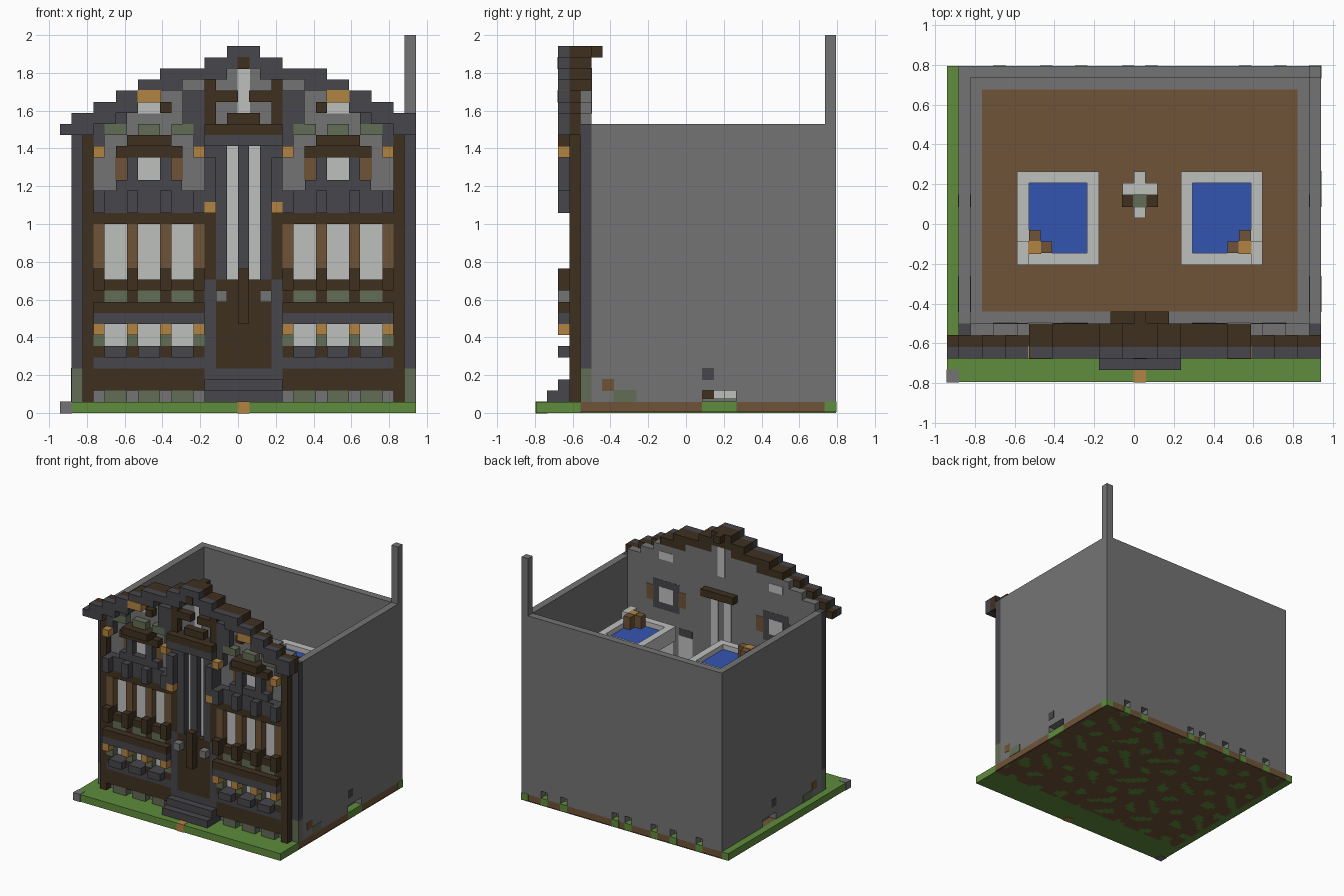
import bpy, bmesh, math
from mathutils import Matrix, Vector

cube = bpy.data.objects.get("Cube")
if cube:
    bpy.data.objects.remove(cube, do_unlink=True)

UNIT = 2 / 34                       # edge of one block
FRONT, MID, WALL = 2, 3, 4          # facade layers, front to back
BACK = 26
PALETTE = {
    "stone": "747474", "slate": "46464c", "plaster": "bec0be", "oak": "705438",
    "dark_oak": "3e3020", "amber": "b28442", "grass": "5e8c3c", "moss": "626c56",
    "water": "3455b0",
}


def linear(code):
    values = [int(code[i:i + 2], 16) / 255 for i in (0, 2, 4)]
    return [((v + .055) / 1.055) ** 2.4 for v in values] + [1]


materials = {}
for name, code in PALETTE.items():
    mat = bpy.data.materials.new(name)
    mat.use_nodes = True
    mat.diffuse_color = linear(code)
    mat.node_tree.nodes["Principled BSDF"].inputs["Base Color"].default_value = linear(code)
    materials[name] = mat

parts = {}


def block(part, colour, xs, ys, zs, swell=0):
    """Add a box, in block units, to a part of one colour."""
    low = Vector((xs[0], ys[0] - 13.5, zs[0])) - Vector((swell,) * 3)
    high = Vector((min(xs[1], 16), ys[1] - 13.5, zs[1])) + Vector((swell,) * 3)
    matrix = Matrix.Translation((low + high) / 2 * UNIT) @ Matrix.Diagonal((*((high - low) * UNIT), 1))
    bm = parts.setdefault((part, colour), bmesh.new())
    bmesh.ops.create_cube(bm, size=1, matrix=matrix)


def pair(part, colour, cols, rows, layer, depth=1, swell=0):
    """Box over inclusive columns and rows, mirrored about the middle column."""
    a, b = cols
    spans = [(-b, b + 1)] if a == 0 else [(a, b + 1), (-b, 1 - a)]
    for span in spans:
        block(part, colour, span, (layer, layer + depth), (rows[0], rows[1] + 1), swell)


# ground slab
block("lawn", "grass", (-16, 16), (0, 4), (0, 1))
block("lawn", "grass", (-16, -15), (4, 27), (0, 1))
block("soil", "oak", (-15, 16), (4, 27), (.1, 1))
block("path_tile", "amber", (0, 1), (0, 1), (0, 1), .04)
block("corner_stone", "stone", (-16, -15), (0, 1), (0, 1), .04)
for ys in ((15, 18), (26, 27)):
    block("lawn_patches", "grass", (15, 16), ys, (.1, 1), .04)

# patchy underside
bm = bmesh.new()
bmesh.ops.create_grid(bm, x_segments=62, y_segments=46, size=.5,
                      matrix=Matrix.Translation((.5 * UNIT, 2 * UNIT, 0)) @ Matrix.Diagonal((31 * UNIT, 23 * UNIT, 1, 1)))
bmesh.ops.reverse_faces(bm, faces=bm.faces)
for face in bm.faces:
    x, y, _ = face.calc_center_median() / UNIT
    wave = math.sin(x * 1.7 + 2 * math.sin(y * .9)) + math.sin(y * 1.9 + 2 * math.sin(x * .7))
    face.material_index = int(wave > .9)
mesh = bpy.data.meshes.new("underside")
bm.to_mesh(mesh)
bm.free()
mesh.materials.append(materials["oak"])
mesh.materials.append(materials["grass"])
bpy.context.collection.objects.link(bpy.data.objects.new("underside", mesh))

# side and back walls, with drain gaps in the lowest course
block("back_wall", "stone", (-15, 16), (BACK, BACK + 1), (2, 26))
for col in range(-15, 16):
    if col in (-12, -8, -5, -1, 1, 9, 12):
        block("lawn_patches", "grass", (col, col + 1), (BACK, BACK + 1), (.1, 1), .04)
    else:
        block("back_wall", "stone", (col, col + 1), (BACK, BACK + 1), (1, 2))
for x in (-15, 15):
    block("side_walls", "stone", (x, x + 1), (5, BACK), (2, 26))
    block("side_walls", "stone", (x, x + 1), (5, 15), (1, 2))
    block("side_walls", "stone", (x, x + 1), (18, BACK), (1, 2))
    block("wall_moss", "moss", (x, x + 1), (7, 9), (1, 2), .04)
    block("wall_patch", "oak", (x, x + 1), (6, 7), (2, 3), .04)
    block("wall_vent", "slate", (x, x + 1), (15, 16), (3, 4), .04)
block("corner_post", "stone", (15, 16), (BACK, BACK + 1), (26, 34))

# interior floor with a stone border
block("floor", "oak", (-13, 14), (6, 25), (1, 1.2))
for ys in ((5, 6), (25, 26)):
    block("floor_border", "stone", (-14, 15), ys, (1, 1.3))
for x in (-14, 14):
    block("floor_border", "stone", (x - .0, x + 1), (6, 25), (1, 1.3))

# raised basins with lamps
pair("basin", "plaster", (4, 10), (19, 19), 10, 8)
pair("basin", "plaster", (6, 8), (1, 18), 13, 2)
for cols, layer, depth in (((4, 4), 10, 8), ((10, 10), 10, 8), ((5, 9), 10, 1), ((5, 9), 17, 1)):
    pair("basin", "plaster", cols, (20, 20), layer, depth)
pair("basin_water", "water", (5, 9), (20, 19.3), 11, 6)
pair("basin_corner", "plaster", (10, 10), (21, 21), 10, 2)
pair("lamp_arm", "oak", (9, 9), (20, 21), 12)
pair("lamp_arm", "oak", (8, 8), (20, 21), 11)
pair("lamp", "amber", (9, 9), (20, 21), 11, 1, .05)

# middle pedestal
pair("pedestal", "plaster", (0, 0), (1, 4), 14, 4)
pair("pedestal", "plaster", (1, 1), (1, 4), 16)
pair("pedestal_seat", "dark_oak", (0, 1), (1, 4), 15, 1, .04)
pair("pedestal_moss", "moss", (0, 0), (4, 4), 15, 1, .08)

# facade wall and corner columns
pair("facade_wall", "stone", (0, 14), (1, 25), WALL)
pair("corner_column", "slate", (15, 15), (4, 25), WALL)
pair("corner_foot", "moss", (15, 15), (1, 3), WALL)
pair("pilaster", "dark_oak", (14, 14), (1, 25), MID)

# stepped gable: half width of each course, from the top down
reach = [1, 3, 7, 9, 11, 13, 15, 16]
for step, half in enumerate(reach):
    row = 32 - step
    inner = max(0, reach[step - 1] - 1) if step else 0
    pair("gable_trim", "slate", (inner, half), (row, row), FRONT)
    pair("gable_roof", "dark_oak", (inner, half), (row, row), MID)
    if row >= 29:
        pair("gable_roof", "dark_oak", (inner, half), (row, row), WALL)
        if inner > 0:
            pair("facade_wall", "stone", (0, inner - 1), (row, row), WALL)
    elif row > 25:
        pair("facade_wall", "stone", (0, half - 1), (row, row), WALL)
block("ridge_end", "dark_oak", (0, 1), (5, 6), (32, 33))

# gable windows
pair("gable_window", "plaster", (0, 0), (27, 30), WALL, 1, .06)
pair("gable_window", "plaster", (8, 9), (27, 27), WALL, 1, .06)
pair("gable_lamp", "amber", (8, 9), (28, 28), FRONT, 1, .05)
for col in (7, 10):
    pair("gable_frame", "dark_oak", (col, col), (27, 27), MID)
pair("gable_frame", "dark_oak", (3, 3), (26, 29), MID)
pair("gable_frame", "dark_oak", (1, 2), (28, 28), MID)
pair("gable_frame", "dark_oak", (0, 1), (26, 26), MID)
pair("gable_frame", "dark_oak", (0, 0), (31, 31), FRONT, 1, .05)
pair("gable_sill", "slate", (4, 5), (26, 28), MID)
pair("gable_sill", "slate", (11, 12), (26, 26), MID)
for cols in ((5, 6), (8, 9), (11, 12)):
    pair("eaves_moss", "moss", cols, (25, 25), MID)

# upper windows
pair("upper_surround", "slate", (7, 10), (20, 23), WALL, 1, .03)
pair("upper_window", "plaster", (8, 9), (21, 22), WALL, 1, .06)
for col in (6, 11):
    pair("upper_shutter", "oak", (col, col), (21, 22), WALL, 1, .05)
for col in (7, 10):
    pair("upper_frame", "slate", (col, col), (20, 22), MID)
pair("upper_hood", "dark_oak", (6, 11), (23, 23), MID)
pair("upper_hood", "dark_oak", (7, 10), (24, 24), FRONT, 2)
pair("upper_sill", "slate", (6, 11), (20, 20), MID, 1, -.02)
pair("balcony", "slate", (4, 13), (18, 19), MID)
for col in (4, 7, 10, 13):
    pair("balcony", "slate", (col, col), (18, 18), FRONT)
    pair("balcony_rail", "slate", (col - .0, col), (19, 19), FRONT)
for col in (4, 13):
    pair("upper_lantern", "amber", (col, col), (23, 23), FRONT)
    pair("lantern_bracket", "slate", (col, col), (23, 25), MID)
pair("floor_beam", "dark_oak", (3, 13), (17, 17), MID)

# lower windows, shutters and planters
pair("planter_back", "dark_oak", (4, 13), (8, 9), MID)
pair("planter_shelf", "dark_oak", (4, 13), (9, 9), FRONT)
pair("planter_underside", "slate", (4, 13), (8, 8), FRONT)
pair("sill_beam", "dark_oak", (4, 13), (11, 11), MID)
pair("base_band", "slate", (4, 13), (4, 4), MID)
pair("base_panel", "dark_oak", (4, 13), (2, 3), MID)
for left in (5, 8, 11):
    panes = (left, left + 1)
    pair("lower_surround", "slate", panes, (11, 17), WALL, 1, .03)
    pair("lower_window", "plaster", panes, (12, 16), WALL, 1, .06)
    pair("sill_moss", "moss", panes, (10, 10), MID)
    pair("basement_window", "plaster", panes, (6, 7), WALL, 1, .06)
    pair("basement_bar", "slate", panes, (5, 5), FRONT, 2)
    pair("foot_moss", "moss", panes, (1, 1), MID)
for col in (4, 7, 10, 13):
    pair("shutter", "oak", (col, col), (13, 16), MID)
    pair("window_post", "dark_oak", (col, col), (12, 12), MID)
    pair("window_post", "dark_oak", (col, col), (11, 12), FRONT)
    pair("window_post", "dark_oak", (col, col), (10, 10), MID)
    pair("planter_lamp", "amber", (col, col), (7, 7), FRONT)
    pair("planter_moss", "moss", (col, col), (6, 7), MID)
    pair("basement_post", "dark_oak", (col, col), (5, 5), MID)

# tall middle window
pair("middle_window", "plaster", (1, 1), (12, 23), WALL, 1, .06)
pair("middle_mullion", "slate", (0, 0), (12, 23), MID)
pair("middle_jamb", "slate", (2, 2), (12, 23), MID)
pair("middle_jamb", "slate", (3, 3), (18, 23), MID)
pair("middle_jamb", "slate", (3, 3), (19, 22), FRONT)
pair("middle_jamb", "dark_oak", (3, 3), (12, 16), MID)
pair("middle_lantern", "amber", (3, 3), (18, 18), FRONT)
pair("middle_lintel", "slate", (0, 3), (24, 24), FRONT, 2)
pair("middle_lintel", "dark_oak", (0, 3), (25, 25), FRONT, 2)
pair("inner_lintel", "dark_oak", (0, 2), (24, 24), WALL + 1)

# entrance door and steps
pair("door", "dark_oak", (0, 2), (4, 7), MID)
pair("door_head", "dark_oak", (0, 2), (8, 11), MID)
pair("door_crest", "dark_oak", (0, 0), (8, 12), FRONT)
pair("door_jamb", "slate", (3, 3), (4, 11), MID)
pair("door_lamp", "stone", (2, 2), (10, 10), FRONT)
pair("steps", "slate", (0, 3), (1, 3), MID)
pair("steps", "slate", (0, 3), (1, 2), FRONT)
pair("steps", "slate", (0, 3), (1, 1), FRONT - 1)

# turn every collected part into an object
for (part, colour), bm in parts.items():
    mesh = bpy.data.meshes.new(part)
    bm.to_mesh(mesh)
    bm.free()
    mesh.materials.append(materials[colour])
    bpy.context.collection.objects.link(bpy.data.objects.new(part, mesh))
